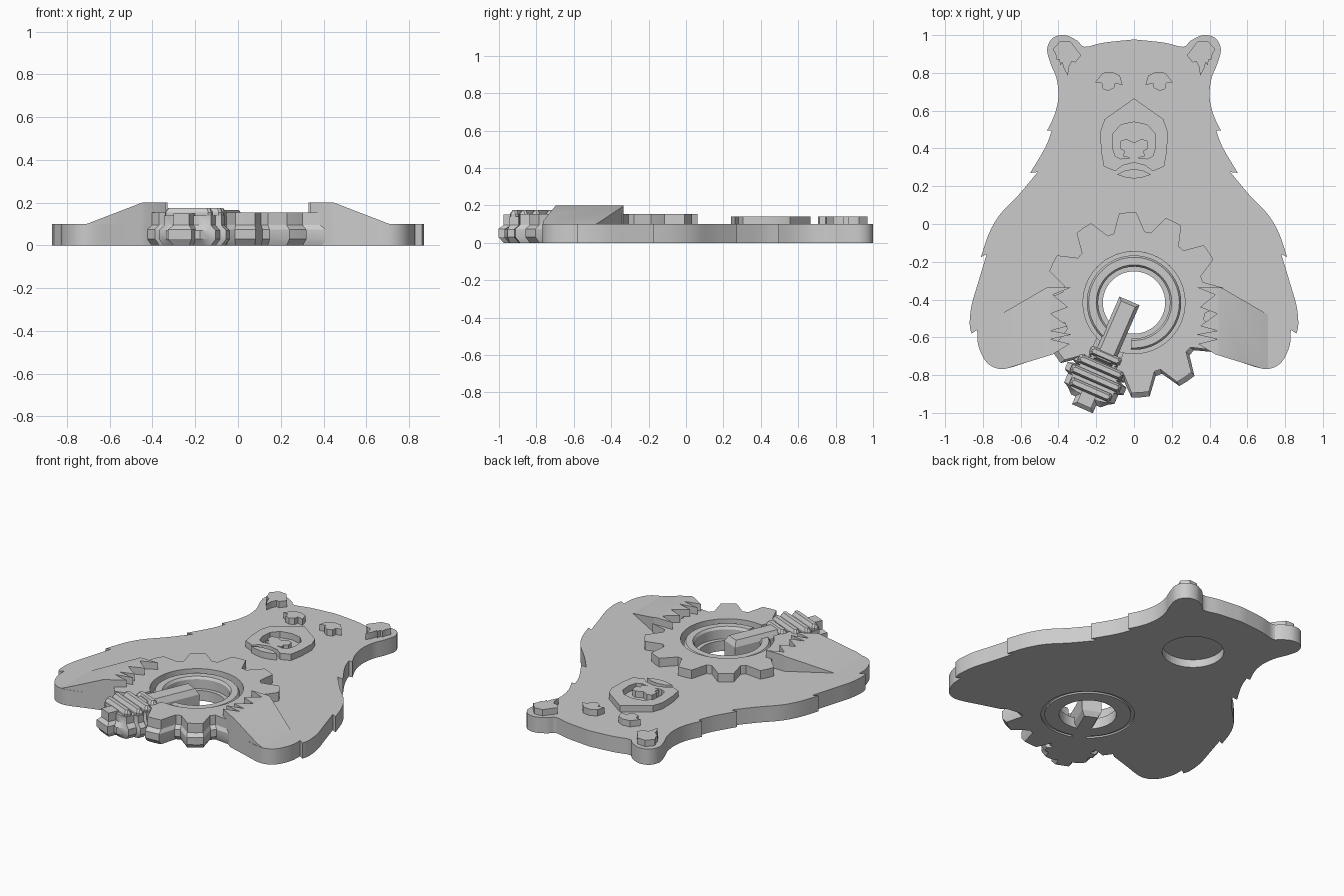
import bpy, bmesh
from math import cos, sin, radians, hypot
from mathutils import Vector

cube = bpy.data.objects.get("Cube")
if cube:
    bpy.data.objects.remove(cube, do_unlink=True)

grey = bpy.data.materials.new("plain grey")
grey.use_nodes = True
grey.diffuse_color = (0.6, 0.6, 0.6, 1)
grey.node_tree.nodes["Principled BSDF"].inputs["Base Color"].default_value = grey.diffuse_color


def finish(name, bm, smooth=True):
    bmesh.ops.recalc_face_normals(bm, faces=bm.faces)
    mesh = bpy.data.meshes.new(name)
    bm.to_mesh(mesh)
    bm.free()
    mesh.materials.append(grey)
    ob = bpy.data.objects.new(name, mesh)
    bpy.context.collection.objects.link(ob)
    if smooth:
        bpy.ops.object.select_all(action='DESELECT')
        ob.select_set(True)
        bpy.context.view_layer.objects.active = ob
        bpy.ops.object.shade_smooth_by_angle(angle=radians(25))
    return ob


def skin(rings, closed=False):
    """Bridge rings of equal length; close into a tube loop or cap both ends."""
    bm = bmesh.new()
    loops = [[bm.verts.new(p) for p in ring] for ring in rings]
    pairs = list(zip(loops, loops[1:])) + ([(loops[-1], loops[0])] if closed else [])
    for a, b in pairs:
        for i in range(len(a)):
            j = (i + 1) % len(a)
            bm.faces.new((a[i], a[j], b[j], b[i]))
    if not closed:
        bm.faces.new(loops[0])
        bm.faces.new(loops[-1])
    return bm


def at(outline, z):
    return [(x, y, z) for x, y in outline]


def slab(name, outline, z0, z1):
    return finish(name, skin([at(outline, z0), at(outline, z1)]))


def mirrored(half):
    """Full outline from a +x half that runs from top centre downwards."""
    return half + [(-x, y) for x, y in reversed(half) if abs(x) > 1e-6]


def flip(outline):
    return [(-x, y) for x, y in outline]


def curve(points, steps=4):
    """Smooth line through the points, sharp only at its two ends."""
    p = [Vector(q) for q in [points[0], *points, points[-1]]]
    out = []
    for a, b, c, d in zip(p, p[1:], p[2:], p[3:]):
        for k in range(steps):
            t = k / steps
            v = b + (c - a) * t / 2 + (a - 2.5 * b + 2 * c - d / 2) * t * t \
                + (1.5 * b - 1.5 * c + d / 2 - a / 2) * t ** 3
            out.append((v.x, v.y))
    return out + [tuple(points[-1])]


def circle(r, z, n=64):
    return [(r * cos(6.283185 * i / n), CY + r * sin(6.283185 * i / n), z) for i in range(n)]


def cut(ob, bm):
    cutter = finish("cutter", bm, False)
    cutter.hide_render = True
    mod = ob.modifiers.new("cut", 'BOOLEAN')
    mod.operation, mod.solver, mod.object = 'DIFFERENCE', 'EXACT', cutter
    bpy.ops.object.select_all(action='DESELECT')
    ob.select_set(True)
    bpy.context.view_layer.objects.active = ob
    bpy.ops.object.modifier_apply(modifier=mod.name)
    bpy.data.objects.remove(cutter, do_unlink=True)


CY = -0.416      # gear centre
TOP = 0.1        # body thickness

# Body silhouette: smooth runs meeting at fur tufts
runs = [
    [(0, .977), (.16, .96), (.26, .938), (.30, .97), (.365, 1), (.43, .985), (.46, .925),
     (.44, .845), (.41, .77), (.40, .675), (.42, .58), (.46, .495)],
    [(.435, .495), (.47, .405), (.55, .27)],
    [(.51, .275), (.61, .155), (.71, .05), (.77, -.055), (.81, -.175)],
    [(.78, -.16), (.825, -.31), (.86, -.43), (.87, -.53), (.86, -.58)],
    [(.83, -.56), (.825, -.64), (.79, -.72), (.74, -.76), (.675, -.765), (.56, -.73), (.43, -.69)],
]
half = [p for run in runs for p in curve(run)] + [(.3, -.6), (.16, -.72), (0, -.75)]
body = slab("body", mirrored(half), 0, TOP)
cut(body, skin([circle(.27, -.1), circle(.27, .3)]))
recess = [(x, y - CY + .53, z) for x, y, z in circle(.178, -.1)]
cut(body, skin([recess, [(x, y, .05) for x, y, z in recess]]))

# Paws: raised wedges with claws
paw = [(.46, -.335), (.71, -.48), (.72, -.765), (.675, -.765), (.56, -.73), (.43, -.69),
       (.34, -.635), (.44, -.61), (.33, -.585), (.44, -.565), (.35, -.54), (.44, -.475),
       (.35, -.44), (.43, -.375), (.33, -.335)]
for side, outline in (("left", paw), ("right", flip(paw))):
    bm = skin([at(outline, .05), at(outline, .2)])
    x = .45 if side == "left" else -.45
    bmesh.ops.bisect_plane(bm, geom=bm.verts[:] + bm.edges[:] + bm.faces[:],
                           plane_co=(x, 0, 0), plane_no=(1, 0, 0))
    for v in bm.verts:
        if v.co.z > .15:
            v.co.z = .2 - max(0, abs(v.co.x) - .45) * .1 / .26
    finish(side + "_paw", bm)

# Gear with a bevelled lower skirt; one tooth gives way to the dipper
angles, radii = [], []
for k in range(12):
    mid = 94 + 30 * k
    tip = .38 if k == 5 else .478
    for step, r in ((-12.5, .38), (-5.5, tip), (0, tip), (5.5, tip), (12.5, .38), (15, .38)):
        angles.append(radians(mid + step))
        radii.append(r)


def gear_ring(off, z):
    return [((r + off) * cos(a), CY + (r + off) * sin(a), z) for a, r in zip(angles, radii)]


def bore(z):
    return [(.27 * cos(a), CY + .27 * sin(a), z) for a in angles]


gear = finish("gear", skin([bore(.155), gear_ring(0, .155), gear_ring(0, .095),
                            gear_ring(.025, .075), gear_ring(.025, .03),
                            gear_ring(0, 0), bore(0)], True))

# Stepped seat in the gear bore and the open ring on it
seat = ((.275, .01), (.25, .01), (.25, 0), (.165, 0), (.165, .065), (.275, .065))
finish("bore_seat", skin([circle(r, z) for r, z in seat], True))
section = ((.25, .06), (.25, .125), (.24, .14), (.2, .14), (.19, .125), (.19, .06))
arc = [radians(266 + 322 * i / 48) for i in range(49)]
finish("open_ring", skin([[(r * cos(a), CY + r * sin(a), z) for r, z in section] for a in arc]))


# Dipper, laid out along its own axis
def place(u, w):
    return (-.025 - .4 * u + .916 * w, -.41 - .916 * u - .4 * w)


def bar_outline(u0, u1, w, off, chamfer=0):
    u0, u1, w = u0 - off, u1 + off, w + off
    c = chamfer
    pts = [(u0, w - c), (u0 + c, w), (u1 - c, w), (u1, w - c)] if c else [(u0, w), (u1, w)]
    return [place(u, v) for u, v in pts + [(u, -v) for u, v in reversed(pts)]]


def bar(name, u0, u1, w, layers, chamfer=0):
    return finish(name, skin([at(bar_outline(u0, u1, w, off, chamfer), z) for off, z in layers]))


cut(gear, skin([at(bar_outline(.15, .6, .08, 0), z) for z in (.09, .3)]))
bar("dipper_handle", .015, .34, .04, ((0, 0), (.018, .03), (.018, .13), (0, .165)))
skirt = ((0, 0), (.02, .03), (.02, .075), (0, .095), (0, .15))
bar("dipper_tip", .52, .6, .04, skirt)
ridges = ((.315, .10), (.38, .14), (.445, .155), (.51, .13))


def head_outline(off):
    side = [(.285 - off, .05 + off)]
    for u, w in ridges:
        side += [(u - .02, w + off), (u + .02, w + off), (u + .0325, w - .025 + off)]
    side.append((.56 + off, .07 + off))
    return [place(u, w) for u, w in side + [(u, -w) for u, w in reversed(side)]]


finish("dipper_head", skin([at(head_outline(off), z) for off, z in
                            ((-.01, 0), (.015, .03), (.015, .07), (-.01, .095), (-.01, .14))]))
for i, (u, w) in enumerate(ridges):
    bar("dipper_ridge_%d" % (i + 1), u - .02, u + .02, w - .015,
        ((0, .09), (.003, .155), (-.008, .175)), .01)

# Snout frame, nose and lip
HIGH = .14
outer = mirrored([(0, .665), (.155, .555), (.178, .49), (.175, .39), (.16, .305),
                  (.1, .28), (.06, .31), (0, .325)])
inner = mirrored([(0, .54), (.07, .525), (.11, .48), (.115, .41), (.1, .36),
                  (.07, .345), (.04, .35), (0, .35)])
finish("snout", skin([at(inner, HIGH), at(outer, HIGH), at(outer, .09), at(inner, .09)], True))
slab("nose", mirrored([(0, .43), (.04, .45), (.07, .44), (.075, .40), (.05, .385),
                       (.06, .36), (0, .345)]), .09, HIGH)
slab("lip", mirrored([(0, .29), (.045, .285), (.09, .262), (.05, .248), (0, .24)]), .09, HIGH)

# Eyes and inner ears
eye = [(.06, .735), (.075, .785), (.115, .805), (.165, .80), (.205, .75), (.17, .745),
       (.165, .715), (.135, .705), (.105, .72), (.1, .745)]
ear = [(.43, .925), (.39, .97), (.335, .965), (.28, .893), (.31, .855), (.33, .86), (.345, .83),
       (.35, .785), (.37, .82), (.38, .855), (.39, .84), (.395, .87), (.41, .87), (.415, .9)]
for name, outline in (("eye", eye), ("inner_ear", ear)):
    slab("left_" + name, outline, .09, HIGH)
    slab("right_" + name, flip(outline), .09, HIGH)
